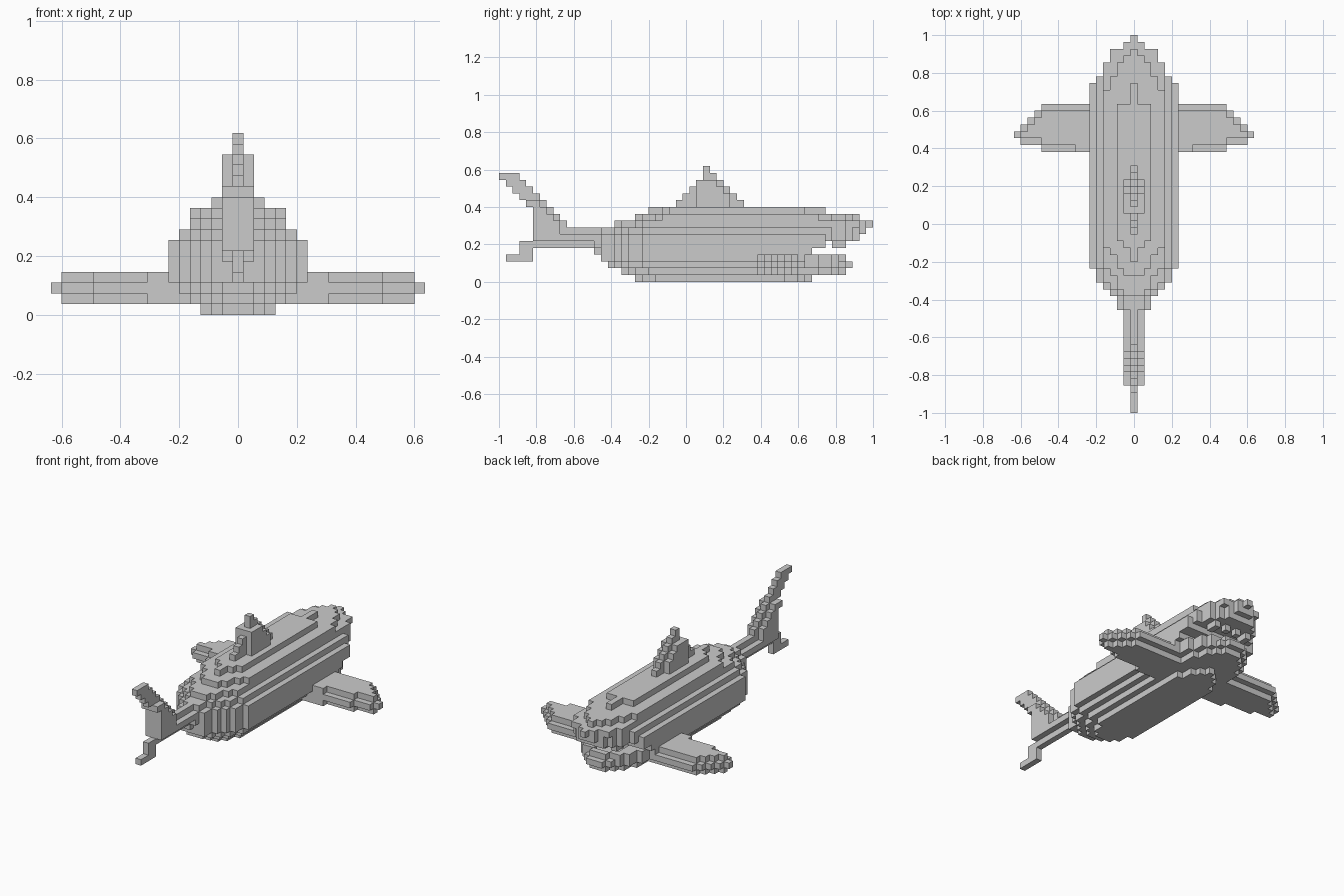
import bpy
import bmesh
from mathutils import Vector

if "Cube" in bpy.data.objects:
    bpy.data.objects.remove(bpy.data.objects["Cube"])

U = 2 / 55  # cube size; the shark is 55 cubes long


def fill(cells, layer, y0, y1, half):
    """Add a row block that is symmetric in x: half = cubes on each side of centre."""
    for y in range(y0, y1 + 1):
        for x in range(-half, half + 1):
            cells.add((x, y, layer))


def slab(cells, layer, y0, y1, half, rear, nose):
    """One layer of the body, tapered at the rear and at the nose."""
    for y in range(y0, y1 + 1):
        h = half
        if y - y0 < len(rear):
            h = min(h, rear[y - y0])
        if y1 - y < len(nose):
            h = min(h, nose[y1 - y])
        fill(cells, layer, y, y, h)


# Body, layer by layer from belly to back
body = set()
REAR, NOSE = [2, 2, 3, 4, 5, 5], [1, 3, 4, 4, 5, 5]
slab(body, 0, 20, 45, 3, [1, 2, 2], [0, 1, 2, 2])
slab(body, 1, 18, 50, 4, [1, 2, 3, 3], [1, 2, 3, 3])
slab(body, 2, 16, 51, 5, [1, 2, 3, 4, 4], [1, 2, 3, 4, 4])
slab(body, 3, 15, 50, 6, REAR, NOSE)
slab(body, 4, 14, 45, 6, [0] + REAR, [])
slab(body, 5, 14, 47, 6, [1] + REAR, [])
slab(body, 6, 15, 52, 6, REAR, [2, 3, 4, 4, 5])
slab(body, 7, 15, 53, 5, [1, 1, 2, 3, 4, 4], [1, 2, 3, 4, 4])
slab(body, 8, 17, 54, 4, [1, 2, 2, 3], [0, 1, 3, 3])
slab(body, 9, 20, 52, 4, [1, 2, 2, 3], [0, 1, 2, 2, 3, 3])
slab(body, 10, 22, 47, 2, [0, 0, 1], [0, 0, 0])

# Hollow of the lower jaw, leaving a rim of teeth
for y in range(46, 50):
    for x in range(-6, 7):
        rim = (abs(x) + 1, y, 3) not in body or (x, y + 1, 3) not in body
        if abs(x) < 3 and not rim:
            body.discard((x, y, 3))

# Upper teeth
teeth = {(s * x, y, 5) for s in (-1, 1) for x, y in ((3, 49), (1, 50), (3, 50))}

# Dorsal fin: thin stepped triangle with a thicker core
dorsal = set()
for i, (a, b) in enumerate([(26, 35), (27, 34), (28, 33), (29, 32), (30, 31), (30, 30)]):
    fill(dorsal, 11 + i, a, b, 0)
for i, b in enumerate([33, 33, 32, 31]):
    fill(dorsal, 11 + i, 29, b, 1)

# Tail stalk and tail fin: (layer, first, last, half width)
tail = set()
for row in [(5, 4, 15, 0), (6, 5, 15, 1), (7, 5, 15, 0), (7, 5, 8, 1),
            (8, 5, 9, 0), (8, 5, 8, 1), (9, 5, 8, 0), (9, 5, 7, 1),
            (10, 5, 7, 0), (10, 5, 6, 1), (11, 4, 6, 0), (11, 4, 5, 1),
            (12, 3, 5, 0), (13, 2, 4, 0), (14, 1, 3, 0), (15, 0, 2, 0),
            (4, 3, 4, 0), (5, 3, 5, 0), (3, 1, 4, 0)]:
    fill(tail, *row)

# Pectoral fin outlines: outer cube per row, front to back
MID = [13, 16, 17, 16, 15, 14, 13]
SKIN = [8, 13, 16, 15, 14, 13]


def pectoral(side):
    cells = set()
    for layer, outline in ((1, SKIN), (2, MID), (3, SKIN)):
        for i, end in enumerate(outline):
            cells |= {(side * x, 38 + i, layer) for x in range(5, end + 1)}
    return cells - body


parts = {
    "body": body,
    "upper_teeth": teeth - body,
    "dorsal_fin": dorsal - body,
    "tail": tail - body,
    "left_pectoral_fin": pectoral(-1),
    "right_pectoral_fin": pectoral(1),
}
solid = set().union(*parts.values())


def build(name, cells):
    """Turn cubes into a mesh, keeping only outside faces."""
    bm = bmesh.new()
    verts = {}

    def vert(p):
        if p not in verts:
            verts[p] = bm.verts.new(((p[0] - 0.5) * U, p[1] * U - 1, p[2] * U))
        return verts[p]

    for c in sorted(cells):
        for axis in range(3):
            u, v = (axis + 1) % 3, (axis + 2) % 3
            for side in (0, 1):
                n = list(c)
                n[axis] += 2 * side - 1
                if tuple(n) in solid:
                    continue
                corners = []
                for du, dv in ((0, 0), (1, 0), (1, 1), (0, 1)):
                    p = list(c)
                    p[axis] += side
                    p[u] += du
                    p[v] += dv
                    corners.append(vert(tuple(p)))
                bm.faces.new(corners if side else corners[::-1])
    mesh = bpy.data.meshes.new(name)
    bm.to_mesh(mesh)
    bm.free()
    bpy.context.collection.objects.link(bpy.data.objects.new(name, mesh))


for name, cells in parts.items():
    build(name, cells)
